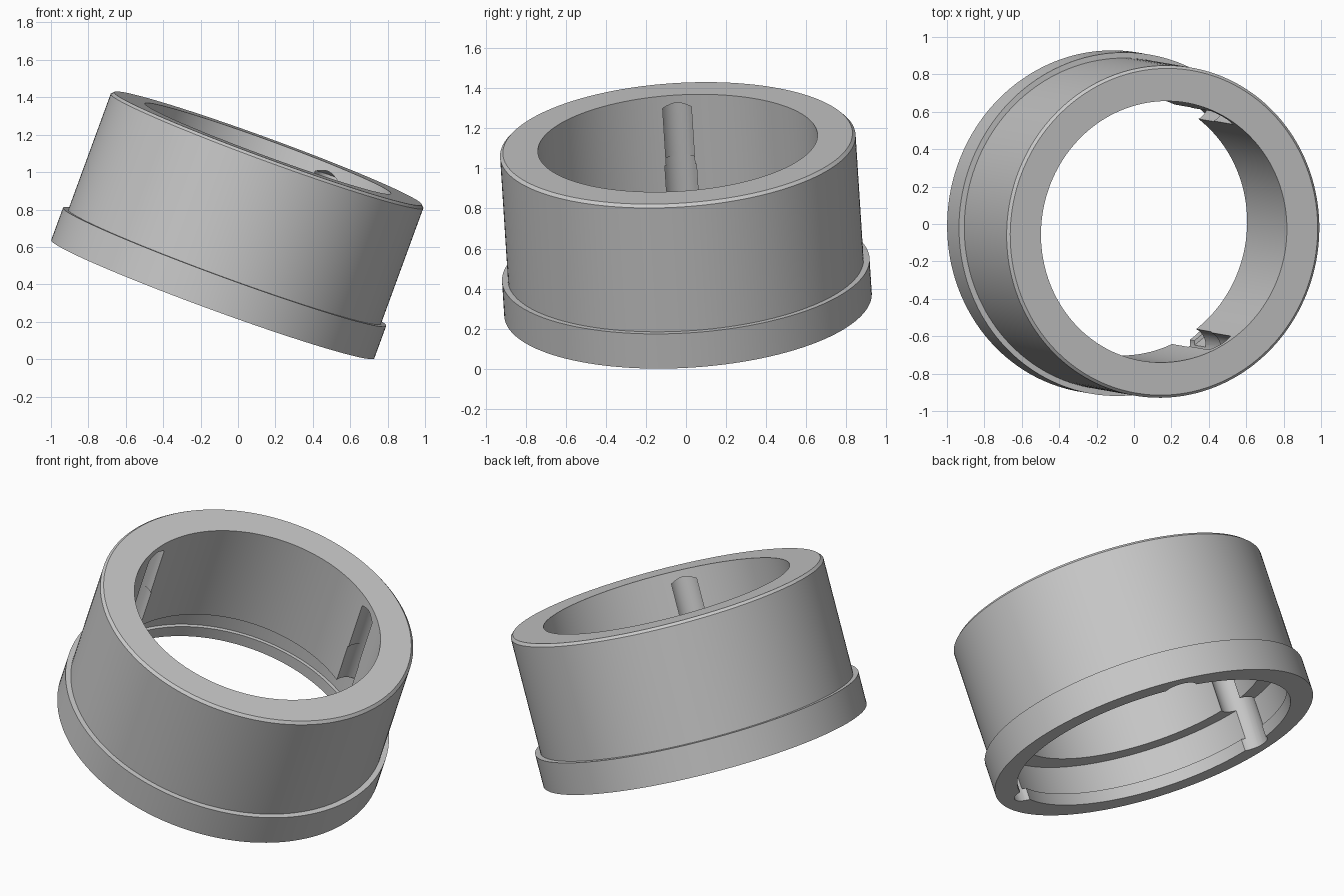
import bpy
import bmesh
from math import cos, sin, radians, pi
from mathutils import Matrix, Vector

cube = bpy.data.objects.get("Cube")
if cube:
    bpy.data.objects.remove(cube)

grey = bpy.data.materials.new("plain grey")
grey.use_nodes = True
colour = (0.58, 0.58, 0.58, 1)
grey.diffuse_color = colour
grey.node_tree.nodes["Principled BSDF"].inputs["Base Color"].default_value = colour


def lathe(name, profile, steps, centres=((0, 0),)):
    """Turn a closed (radius, height) profile round a vertical axis at each centre."""
    bm = bmesh.new()
    for cx, cy in centres:
        verts = [bm.verts.new((cx + r, cy, z)) for r, z in profile]
        edges = [bm.edges.new((a, b)) for a, b in zip(verts, verts[1:] + verts[:1])]
        bmesh.ops.spin(bm, geom=verts + edges, cent=(cx, cy, 0), axis=(0, 0, 1),
                       angle=2 * pi, steps=steps)
    bmesh.ops.remove_doubles(bm, verts=bm.verts, dist=0.0001)
    bmesh.ops.dissolve_degenerate(bm, edges=bm.edges, dist=0.0001)
    bmesh.ops.recalc_face_normals(bm, faces=bm.faces)
    mesh = bpy.data.meshes.new(name)
    bm.to_mesh(mesh)
    bm.free()
    obj = bpy.data.objects.new(name, mesh)
    bpy.context.collection.objects.link(obj)
    return obj


# Sleeve with a bottom flange, stepped bore, retaining lip and chamfered top rim
height = 0.86
sleeve = lathe("flanged_sleeve", [
    (0.79, 0), (0.92, 0), (0.92, 0.185), (0.89, 0.185),
    (0.89, height - 0.015), (0.875, height), (0.70, height),
    (0.70, 0.24), (0.81, 0.24), (0.81, 0.07), (0.79, 0.07)], 160)
sleeve.data.materials.append(grey)

# Three stepped drill shapes with pointed tips, evenly spaced round the bore
spots = [(0.75 * cos(radians(a)), 0.75 * sin(radians(a))) for a in (60, 180, 300)]
drills = lathe("drill_cutters", [
    (0, -0.05), (0.096, -0.05), (0.096, 0.49), (0.09, 0.49),
    (0.09, 0.795), (0, 0.85)], 32, spots)
drills.hide_render = True

# Cut the blind channels
cut = sleeve.modifiers.new("channels", 'BOOLEAN')
cut.operation = 'DIFFERENCE'
cut.solver = 'EXACT'
cut.object = drills
bpy.context.view_layer.update()
graph = bpy.context.evaluated_depsgraph_get()
mesh = bpy.data.meshes.new_from_object(sleeve.evaluated_get(graph))
sleeve.modifiers.clear()
sleeve.data = mesh
bpy.data.objects.remove(drills)

# One colour, smooth round walls, sharp rims
mesh.materials.clear()
mesh.materials.append(grey)
for face in mesh.polygons:
    face.material_index = 0
    face.use_smooth = True
mesh.set_sharp_from_angle(angle=radians(30))

# Tip the sleeve onto its edge
axis = Vector((0.343, -0.06, 0.937)).normalized()
tilt = Vector((0, 0, 1)).rotation_difference(axis).to_matrix().to_4x4()
mesh.transform(Matrix.Translation((-0.135, 0.01, 0.32)) @ tilt)
mesh.transform(Matrix.Translation((0, 0, -min(v.co.z for v in mesh.vertices))))
